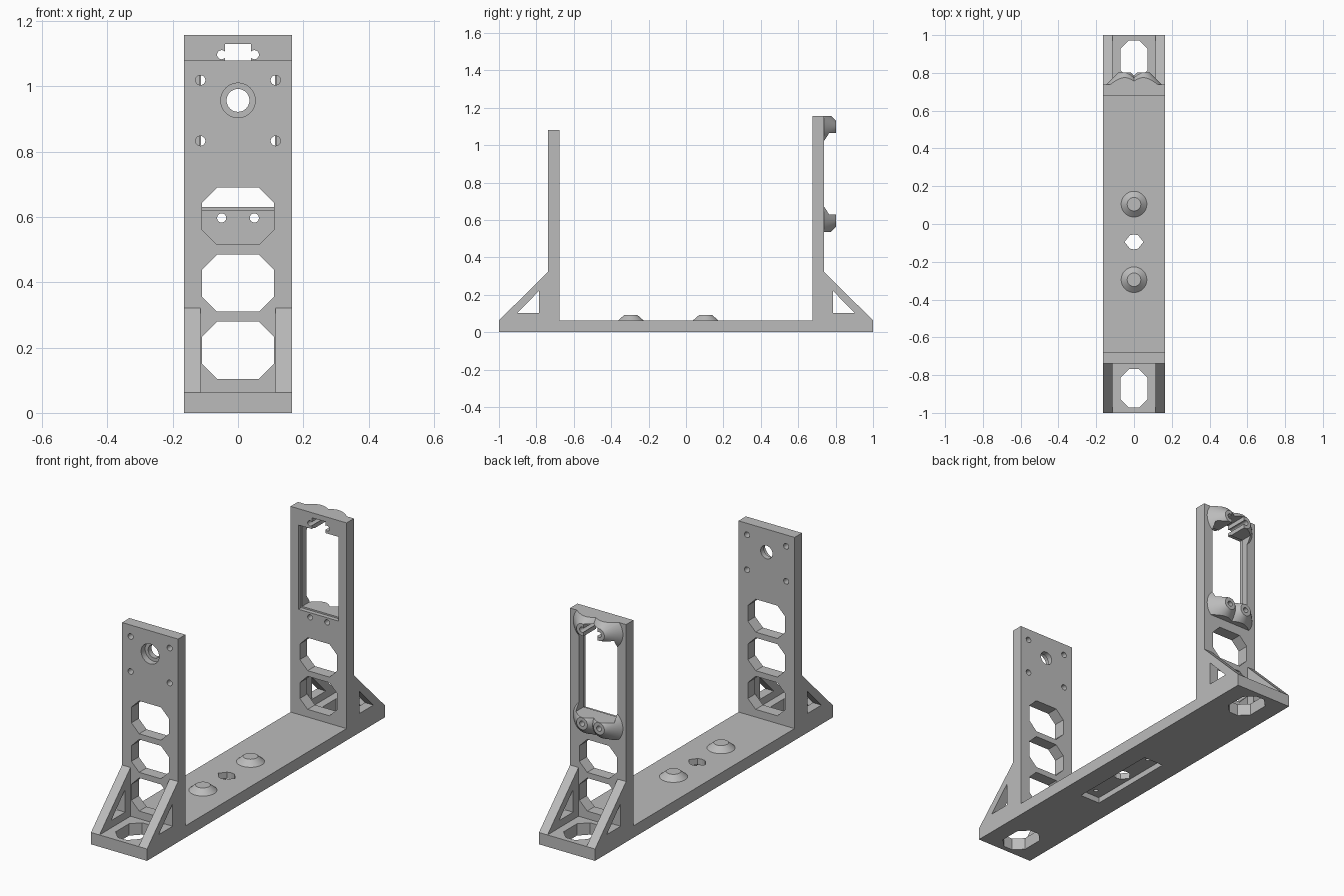
import bpy, bmesh, math
from mathutils import Matrix

if "Cube" in bpy.data.objects:
    bpy.data.objects.remove(bpy.data.objects["Cube"])

grey = bpy.data.materials.new("plain grey")
grey.use_nodes = True
grey.diffuse_color = (0.5, 0.5, 0.5, 1)
grey.node_tree.nodes["Principled BSDF"].inputs["Base Color"].default_value = (0.5, 0.5, 0.5, 1)

W = 0.165          # half width of the bracket
T = 0.063          # base thickness
WALL = (0.677, 0.739)


def finish(name, bm):
    bmesh.ops.recalc_face_normals(bm, faces=bm.faces)
    mesh = bpy.data.meshes.new(name)
    bm.to_mesh(mesh)
    bm.free()
    mesh.materials.append(grey)
    ob = bpy.data.objects.new(name, mesh)
    bpy.context.collection.objects.link(ob)
    return ob


def prism(name, pts, axis, lo, hi):
    """Extrude a 2D outline along an axis; the other two axes keep their order."""
    def place(p, d):
        v = list(p)
        v.insert("xyz".index(axis), d)
        return v
    bm = bmesh.new()
    a = [bm.verts.new(place(p, lo)) for p in pts]
    b = [bm.verts.new(place(p, hi)) for p in pts]
    bm.faces.new(a)
    bm.faces.new(b)
    for i in range(len(pts)):
        j = (i + 1) % len(pts)
        bm.faces.new((a[i], a[j], b[j], b[i]))
    return finish(name, bm)


def rect(x0, x1, y0, y1):
    return [(x0, y0), (x1, y0), (x1, y1), (x0, y1)]


def octagon(w, y0, y1, c):
    return [(-w + c, y0), (w - c, y0), (w, y0 + c), (w, y1 - c),
            (w - c, y1), (-w + c, y1), (-w, y1 - c), (-w, y0 + c)]


def circle(x, y, r, n=24):
    return [(x + r * math.cos(2 * math.pi * i / n), y + r * math.sin(2 * math.pi * i / n))
            for i in range(n)]


def cone(name, centre, r1, r2, depth, turn=0):
    """Truncated cone starting at centre, pointing up or (turned) backwards."""
    bm = bmesh.new()
    bmesh.ops.create_cone(bm, cap_ends=True, segments=48, radius1=r1, radius2=r2, depth=depth,
                          matrix=Matrix.Translation(centre) @ Matrix.Rotation(turn, 4, "X")
                          @ Matrix.Translation((0, 0, depth / 2)))
    return finish(name, bm)


def combine(ob, operation, tools):
    bpy.context.view_layer.objects.active = ob
    for tool in tools:
        mod = ob.modifiers.new("shape", "BOOLEAN")
        mod.operation, mod.object, mod.solver = operation, tool, "EXACT"
        bpy.ops.object.modifier_apply(modifier=mod.name)
        bpy.data.objects.remove(tool)


def cut(ob, outlines, axis, lo, hi):
    combine(ob, "DIFFERENCE", [prism("cutter", o, axis, lo, hi) for o in outlines])


# Base plate with end openings, underside recess and centre slot
base = prism("base_plate", rect(-W, W, -1, 1), "z", 0, T)
mid = -0.095
screws_y = (mid - 0.2, mid + 0.2)
cut(base, [octagon(0.072, y - 0.102, y + 0.102, 0.046) for y in (-0.87, 0.87)], "z", -1, 1)
cut(base, [rect(-0.058, 0.058, mid - 0.245, mid + 0.245)], "z", -1, 0.03)
cut(base, [[(-0.05, mid), (-0.022, mid - 0.035), (0, mid - 0.04), (0.022, mid - 0.035),
            (0.05, mid), (0.022, mid + 0.035), (0, mid + 0.04), (-0.022, mid + 0.035)]], "z", -1, 1)
cut(base, [circle(0, y, 0.011) for y in screws_y], "z", -1, 0.055)

# Raised screw domes on the base
domes = [cone("screw_dome", (0, y, T), 0.068, 0.036, 0.028) for y in screws_y]

# Front wall: windows, bearing hole with counterbore, four screw holes
lower_windows = [(0.104, 0.28), (0.31, 0.485)]
front = prism("front_wall", rect(-W, W, -WALL[1], -WALL[0]), "z", T, 1.08)
cut(front, [octagon(0.11, a, b, 0.046) for a, b in lower_windows + [(0.515, 0.69)]], "y", -1, 0)
cut(front, [circle(x, z, 0.015) for x in (-0.115, 0.115) for z in (0.833, 1.019)], "y", -1, 0)
cut(front, [circle(0, 0.957, 0.035, 40)], "y", -1, 0)
cut(front, [circle(0, 0.957, 0.053, 40)], "y", -1, -0.705)

# Back wall and conical screw bosses share the motor opening
TOP, LOW_Z, HIGH_Z = 1.157, 0.597, 1.097
back = prism("back_wall", rect(-W, W, *WALL), "z", T, TOP)
cut(back, [octagon(0.11, a, b, 0.046) for a, b in lower_windows], "y", 0, 1)
cut(back, [rect(-0.118, 0.118, 0.622, 1.07)], "y", 0, 0.7)

bosses = []
for label, z in (("lower", LOW_Z), ("upper", HIGH_Z)):
    pair = [cone(label + "_bosses", (x, WALL[1], z), 0.096, 0.032, 0.064, -math.pi / 2)
            for x in (-0.05, 0.05)]
    combine(pair[0], "UNION", pair[1:])
    combine(pair[0], "INTERSECT", [prism("trim", rect(-W, W, 0.535, TOP), "y", 0.7, 0.9)])
    bosses.append(pair[0])

holes = [circle(x, z, 0.014) for x in (-0.05, 0.05) for z in (LOW_Z, HIGH_Z)]
for ob in [back] + bosses:
    cut(ob, [rect(-0.113, 0.113, 0.63, 1.065), rect(-0.04, 0.04, 1.0, 1.13)] + holes, "y", 0, 1)

# Triangular gussets with a triangular opening, on both sides of both walls
for side, sx in (("right", -1), ("left", 1)):
    for end, sy in (("front", -1), ("back", 1)):
        gusset = prism(f"{end}_{side}_gusset",
                       [(sy * 1, T), (sy * WALL[1], T), (sy * WALL[1], 0.322)],
                       "x", sx * 0.115, sx * W)
        cut(gusset, [[(sy * 0.902, 0.102), (sy * 0.785, 0.102), (sy * 0.785, 0.222)]], "x", -1, 1)

# Smooth the round faces while keeping sharp edges
for ob in bpy.context.view_layer.objects:
    ob.select_set(ob in domes + bosses + [front])
bpy.context.view_layer.objects.active = front
bpy.ops.object.shade_smooth_by_angle(angle=math.radians(30))
